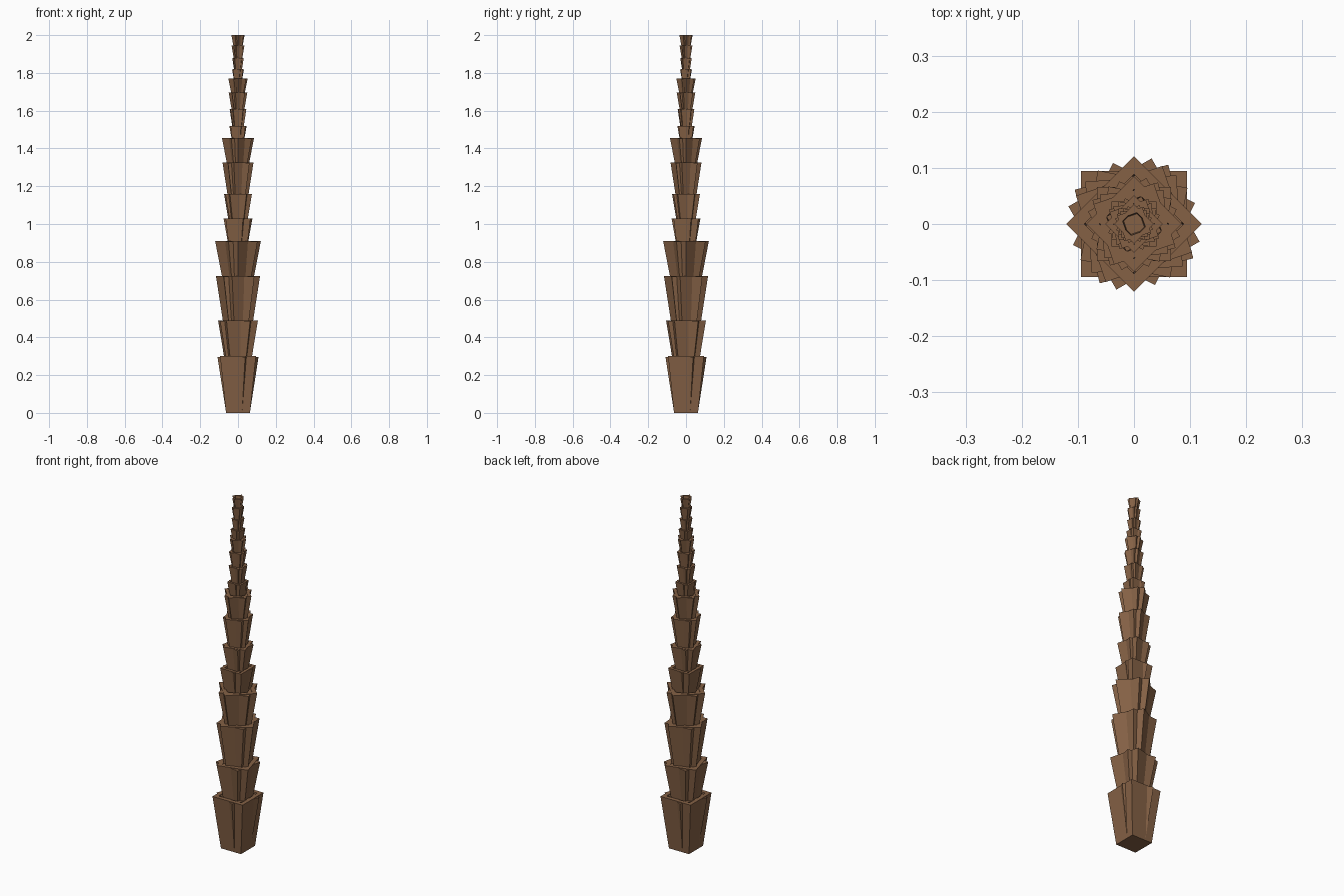
import bpy, bmesh, math

if "Cube" in bpy.data.objects:
    bpy.data.objects.remove(bpy.data.objects["Cube"])

bark = bpy.data.materials.new("bark_brown")
bark.diffuse_color = (0.235, 0.12, 0.06, 1)
bark.use_nodes = True
bark.node_tree.nodes["Principled BSDF"].inputs["Base Color"].default_value = bark.diffuse_color


def ring(bm, radius, z, turn):
    """Square ring of four corner points."""
    return [bm.verts.new((radius * math.cos(turn + math.radians(45 + 90 * i)),
                          radius * math.sin(turn + math.radians(45 + 90 * i)), z))
            for i in range(4)]


def add_cup(bm, r_bottom, r_top, rim, z0, z1, depth, turn):
    """Flared square cup with a thick flat rim and a recessed floor."""
    inner = r_top - rim
    rings = [ring(bm, r_bottom, z0, turn), ring(bm, r_top, z1, turn),
             ring(bm, inner, z1, turn), ring(bm, inner * 0.9, z1 - depth, turn)]
    for a, b in zip(rings, rings[1:]):
        for i in range(4):
            j = (i + 1) % 4
            bm.faces.new((a[i], a[j], b[j], b[i]))
    bm.faces.new(rings[0][::-1])
    bm.faces.new(rings[-1])


# Trunk sections: width scale, start height, top heights of the four tiers
sections = [
    (1.00, 0.00, (0.30, 0.49, 0.725, 0.91)),
    (0.70, 0.85, (1.03, 1.16, 1.325, 1.455)),
    (0.42, 1.41, (1.52, 1.61, 1.695, 1.77)),
    (0.29, 1.745, (1.82, 1.88, 1.945, 2.00)),
]
tier_radius = (0.134, 0.122, 0.121, 0.121)

for s, (scale, start, tops) in enumerate(sections):
    depth = 0.065 * scale
    z0 = start
    for t, z1 in enumerate(tops):
        turn = math.radians(15 * t)
        bm = bmesh.new()
        # main bark cup, then a second one turned against it
        r = tier_radius[t] * scale
        ratio = 0.67 if t == 0 else 0.60
        add_cup(bm, r * ratio, r, 0.032 * scale, z0, z1, depth, turn)
        r = 0.115 * scale
        add_cup(bm, r * 0.58, r, 0.030 * scale, z0 + 0.002 * scale,
                z1 - 0.003 * scale, depth * 0.9, turn + math.radians(64))
        bmesh.ops.recalc_face_normals(bm, faces=bm.faces)
        name = f"trunk_section_{s + 1}_tier_{t + 1}"
        mesh = bpy.data.meshes.new(name)
        bm.to_mesh(mesh)
        bm.free()
        mesh.materials.append(bark)
        bpy.context.collection.objects.link(bpy.data.objects.new(name, mesh))
        z0 = z1 - depth
